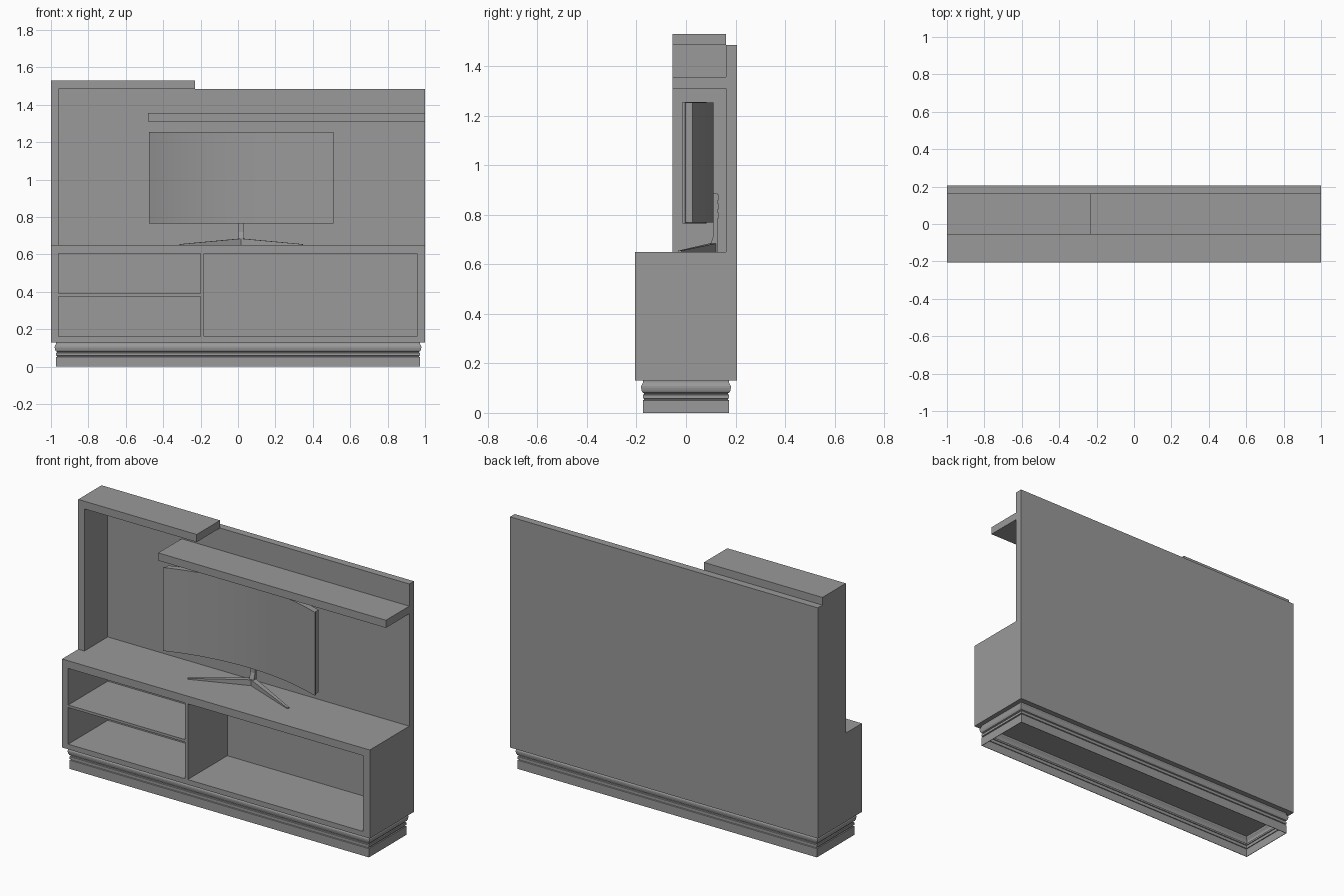
import bpy
import bmesh
from mathutils import Vector

if "Cube" in bpy.data.objects:
    bpy.data.objects.remove(bpy.data.objects["Cube"], do_unlink=True)

GREY = (0.32, 0.32, 0.32, 1)
grey = bpy.data.materials.new("plain grey")
grey.use_nodes = True
grey.diffuse_color = GREY
grey.node_tree.nodes["Principled BSDF"].inputs["Base Color"].default_value = GREY


def finish(name, bm):
    bmesh.ops.recalc_face_normals(bm, faces=bm.faces)
    mesh = bpy.data.meshes.new(name)
    bm.to_mesh(mesh)
    bm.free()
    mesh.materials.append(grey)
    obj = bpy.data.objects.new(name, mesh)
    bpy.context.collection.objects.link(obj)
    return obj


def add_box(bm, x, y, z):
    verts = bmesh.ops.create_cube(bm, size=1)["verts"]
    for v in verts:
        v.co = [lo + (c + 0.5) * (hi - lo) for c, (lo, hi) in zip(v.co, (x, y, z))]


def box(name, x, y, z):
    bm = bmesh.new()
    add_box(bm, x, y, z)
    return finish(name, bm)


def extrude(name, outline, offset):
    """Extrude a closed outline of 3D points by an offset."""
    bm = bmesh.new()
    face = bm.faces.new([bm.verts.new(p) for p in outline])
    ext = bmesh.ops.extrude_face_region(bm, geom=[face])["geom"]
    bmesh.ops.translate(bm, vec=offset, verts=[g for g in ext if isinstance(g, bmesh.types.BMVert)])
    return finish(name, bm)


# Cabinet body and tall back panel share one L-shaped side profile
FRONT, BACK, PANEL = -0.205, 0.205, 0.162
BOTTOM, DECK, TOP = 0.13, 0.65, 1.485
side = [(FRONT, BOTTOM), (BACK, BOTTOM), (BACK, TOP), (PANEL, TOP), (PANEL, DECK), (FRONT, DECK)]
body = extrude("cabinet_and_back_panel", [(-1, y, z) for y, z in side], (2, 0, 0))

# Open compartments are cut from the front
bm = bmesh.new()
for x, z in (((-0.96, -0.2), (0.16, 0.375)),
             ((-0.96, -0.2), (0.39, 0.605)),
             ((-0.183, 0.957), (0.16, 0.605))):
    add_box(bm, x, (FRONT - 0.1, PANEL), z)
cutter = finish("compartment_cutter", bm)
cutter.hide_render = True
cutter.display_type = 'WIRE'
cut = body.modifiers.new("compartments", 'BOOLEAN')
cut.operation = 'DIFFERENCE'
cut.solver = 'EXACT'
cut.object = cutter
cutter.hide_set(True)

# Upright and shelves in front of the panel
SHELF_Y = (-0.055, PANEL)
box("side_upright", (-1, -0.96), SHELF_Y, (DECK, TOP))
box("top_shelf", (-1, -0.23), SHELF_Y, (TOP, 1.53))
box("long_shelf", (-0.48, 1), SHELF_Y, (1.31, 1.355))

# Hollow moulded plinth: rings of outset and height
moulding = [(0, 0), (0, 0.051), (-0.005, 0.053), (-0.005, 0.057), (0, 0.059), (0, 0.073),
            (-0.005, 0.075), (-0.005, 0.079), (0.001, 0.082), (0.005, 0.09), (0.007, 0.1),
            (0.007, 0.108), (0.003, 0.117), (-0.001, 0.123), (-0.001, BOTTOM)]
bm = bmesh.new()
rings = []
for out, z in moulding:
    hx, hy = 0.973 + out, 0.174 + out
    rings.append([bm.verts.new((sx * hx, sy * hy, z))
                  for sx, sy in ((-1, -1), (1, -1), (1, 1), (-1, 1))])
for low, high in zip(rings, rings[1:]):
    for i in range(4):
        j = (i + 1) % 4
        bm.faces.new((low[i], low[j], high[j], high[i]))
plinth = finish("plinth", bm)
wall = plinth.modifiers.new("wall", 'SOLIDIFY')
wall.thickness = 0.004
wall.offset = -1

# Curved television, concave towards the front
TV_X, HALF, SAG = 0.017, 0.4925, 0.087
RADIUS = (HALF ** 2 + SAG ** 2) / (2 * SAG)
STEPS = 32


def curved_slab(name, half, front, back, z_low, z_high):
    def bend(x):
        return (RADIUS ** 2 - x ** 2) ** 0.5 - (RADIUS - SAG)
    xs = [half * (2 * i / STEPS - 1) for i in range(STEPS + 1)]
    outline = [(TV_X + x, front + bend(x), z_low) for x in xs]
    outline += [(TV_X + x, back + bend(x), z_low) for x in reversed(xs)]
    obj = extrude(name, outline, (0, 0, z_high - z_low))
    bpy.ops.object.select_all(action='DESELECT')
    obj.select_set(True)
    bpy.context.view_layer.objects.active = obj
    bpy.ops.object.shade_smooth_by_angle()


curved_slab("screen_front", HALF, -0.015, -0.004, 0.765, 1.255)
curved_slab("screen_housing", HALF - 0.005, -0.004, 0.025, 0.768, 1.252)

# Stand: neck, mounting plate with ribs, and two splayed wedge feet
NECK_X = (TV_X - 0.015, TV_X + 0.015)
neck = [(0.1, DECK), (0.128, DECK), (0.128, 0.78), (0.112, 0.78), (0.112, 0.72), (0.1, 0.685)]
extrude("stand_neck", [(NECK_X[0], y, z) for y, z in neck], (0.03, 0, 0))
box("mount_plate", NECK_X, (0.11, 0.127), (0.78, 0.885))
for i in range(3):
    z = 0.785 + i * 0.036
    box(f"mount_rib_{i + 1}", NECK_X, (0.125, 0.132), (z, z + 0.024))

for label, s in (("left", 1), ("right", -1)):
    root, tip = Vector((TV_X, 0.112, DECK)), Vector((TV_X + s * 0.327, -0.025, DECK))
    along = (tip - root).normalized()
    across = Vector((-along.y, along.x, 0))
    bm = bmesh.new()
    for base, width, height in ((root, 0.015, 0.035), (tip, 0.007, 0.005)):
        for w in (-width, width):
            for h in (0, height):
                bm.verts.new(base + across * w + Vector((0, 0, h)))
    bmesh.ops.convex_hull(bm, input=bm.verts)
    finish(f"{label}_stand_foot", bm)
